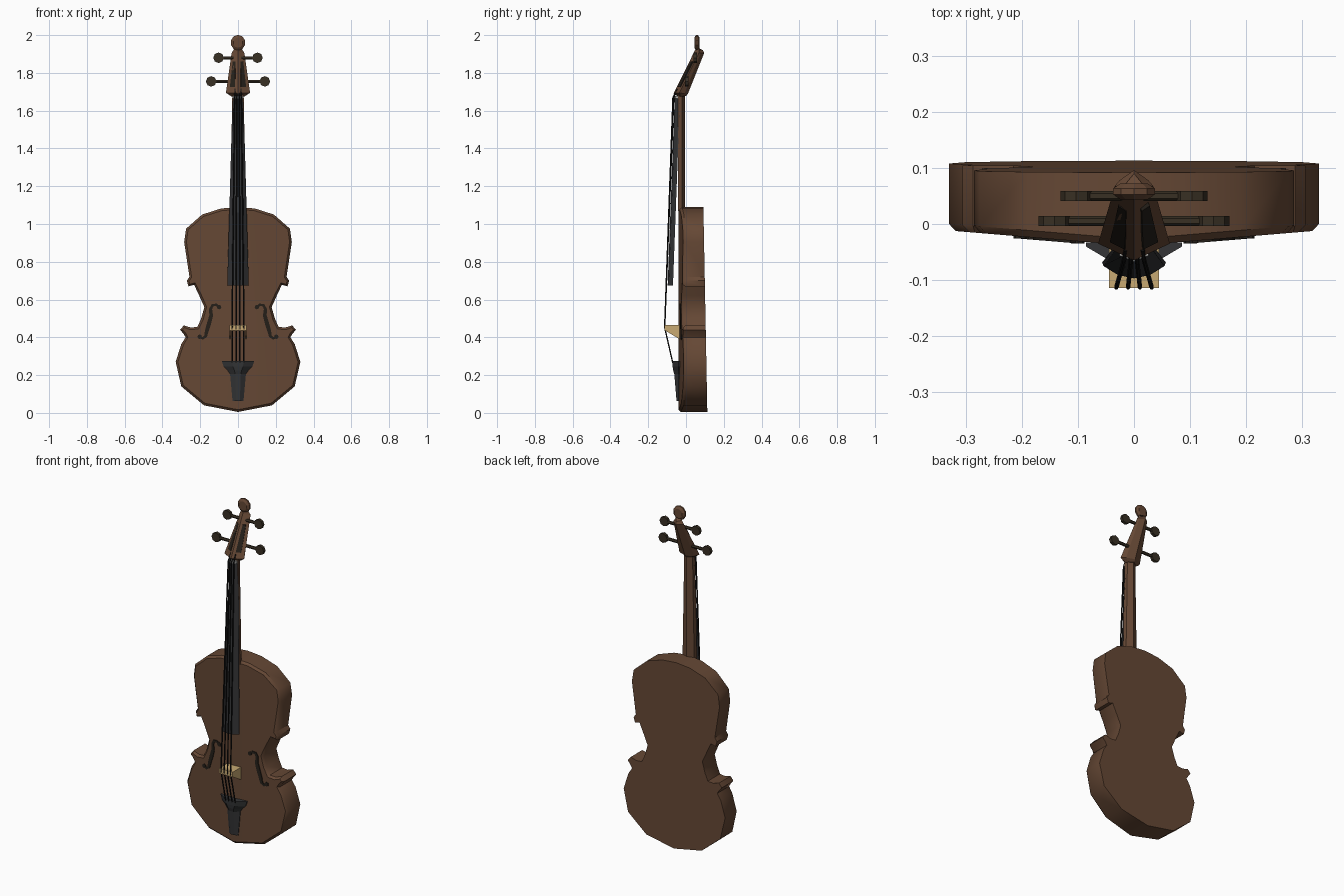
import bpy, bmesh, math
from mathutils import Vector

if "Cube" in bpy.data.objects:
    bpy.data.objects.remove(bpy.data.objects["Cube"])


def mat(name, r, g, b):
    m = bpy.data.materials.new(name)
    m.diffuse_color = (r, g, b, 1)
    m.use_nodes = True
    m.node_tree.nodes["Principled BSDF"].inputs["Base Color"].default_value = m.diffuse_color
    return m


BROWN = mat("brown_wood", 0.130, 0.064, 0.035)
EBONY = mat("dark_grey", 0.035, 0.036, 0.038)
STRING = mat("black_string", 0.008, 0.008, 0.008)
PEG = mat("dark_olive_brown", 0.040, 0.029, 0.017)
TAN = mat("tan_maple", 0.58, 0.40, 0.17)
NUT = mat("pale_grey", 0.45, 0.45, 0.43)
HOLE = mat("hole_black", 0.018, 0.014, 0.010)


def finish(name, bm, material, smooth=None):
    bmesh.ops.recalc_face_normals(bm, faces=bm.faces)
    me = bpy.data.meshes.new(name)
    bm.to_mesh(me)
    bm.free()
    me.materials.append(material)
    ob = bpy.data.objects.new(name, me)
    bpy.context.collection.objects.link(ob)
    if smooth:
        bpy.ops.object.select_all(action='DESELECT')
        ob.select_set(True)
        bpy.context.view_layer.objects.active = ob
        bpy.ops.object.shade_smooth_by_angle(angle=math.radians(smooth))
    return ob


def add_loft(bm, sections):
    """Join matching cross-sections and cap both ends."""
    rings = [[bm.verts.new(p) for p in s] for s in sections]
    n = len(rings[0])
    for a, b in zip(rings, rings[1:]):
        for i in range(n):
            j = (i + 1) % n
            bm.faces.new((a[i], a[j], b[j], b[i]))
    bm.faces.new(rings[0])
    bm.faces.new(rings[-1])


def loft(name, sections, material, smooth=None):
    bm = bmesh.new()
    add_loft(bm, sections)
    return finish(name, bm, material, smooth)


def add_rod(bm, a, b, r, sides=6):
    a, b = Vector(a), Vector(b)
    q = (b - a).to_track_quat('Z', 'Y')
    ring = [q @ Vector((r * math.cos(t), r * math.sin(t), 0))
            for t in (2 * math.pi * i / sides for i in range(sides))]
    add_loft(bm, [[a + v for v in ring], [b + v for v in ring]])


def front_y(x):
    return -0.039 + 0.083 * abs(x)


def back_y(z):
    return 0.113 - 0.021 * z / 1.09


# Body: mirrored outline, ridged front with a chamfered rim, flat back
half = [(0, 0.005), (.18, .04), (.30, .14), (.33, .27), (.30, .365), (.277, .40),
        (.288, .418), (.306, .44), (.287, .463), (.25, .452), (.215, .455),
        (.195, .50), (.178, .56), (.205, .62), (.232, .678), (.262, .67),
        (.271, .70), (.257, .72), (.285, .905), (.275, .975), (.19, 1.05),
        (.09, 1.082), (0, 1.09)]
outline = half + [(-x, z) for x, z in reversed(half[1:-1])]
n, m = len(outline), len(half)
inset = []
for i, p in enumerate(outline):
    a, b, c = Vector(outline[i - 1]), Vector(p), Vector(outline[(i + 1) % n])
    t = ((b - a).normalized() + (c - b).normalized()).normalized()
    inset.append(b + Vector((-t.y, t.x)) * 0.012)
bm = bmesh.new()
back = [bm.verts.new((x, back_y(z), z)) for x, z in outline]
rim = [bm.verts.new((x, front_y(x) + 0.012, z)) for x, z in outline]
top = [bm.verts.new((v.x, front_y(v.x), v.y)) for v in inset]
for lo, hi in ((back, rim), (rim, top)):
    for i in range(n):
        j = (i + 1) % n
        bm.faces.new((lo[i], lo[j], hi[j], hi[i]))
bm.faces.new(back)
bm.faces.new(top[:m])
bm.faces.new(top[m - 1:] + top[:1])
finish("body", bm, BROWN, 42)

# Sound holes: thin curved plates with round ends
path = [(.100, .560), (.115, .572), (.135, .570), (.145, .550), (.142, .515),
        (.153, .475), (.165, .435), (.172, .405), (.188, .394), (.203, .403)]
width = [.004, .007, .007, .008, .010, .011, .010, .008, .007, .004]
bm = bmesh.new()
for s in (1, -1):
    secs = []
    for i, (x, z) in enumerate(path):
        a, c = Vector(path[max(i - 1, 0)]), Vector(path[min(i + 1, len(path) - 1)])
        t = (c - a).normalized()
        d = Vector((-t.y, t.x)) * width[i]
        pts = [(x + d.x, z + d.y), (x - d.x, z - d.y)]
        secs.append([(s * px, front_y(px) - o, pz)
                     for o, k in ((.004, pts), (-.003, pts[::-1])) for px, pz in k])
    add_loft(bm, secs)
    for x, z in (path[0], path[-1]):
        y = front_y(x)
        add_rod(bm, (s * x, y + .003, z), (s * x, y - .004, z), .012, 8)
finish("sound_holes", bm, HOLE)

# Neck: V-shaped back under the fingerboard
loft("neck", [[(-w, -.042, z), (w, -.042, z), (w * .9, -.022, z), (0, -.004, z), (-w * .9, -.022, z)]
              for w, z in ((.042, 1.07), (.030, 1.69))], BROWN)

# Fingerboard: tapered with an arched front
loft("fingerboard", [[(-w, yb, z), (-w * .95, yb - .006, z), (-w * .5, yf + .006, z), (0, yf, z),
                      (w * .5, yf + .006, z), (w * .95, yb - .006, z), (w, yb, z)]
                     for w, yb, yf, z in ((.057, -.069, -.097, .675), (.029, -.032, -.060, 1.665))], EBONY)

# Nut
loft("nut", [[(-.028, -.030, z), (-.026, -.056, z), (0, -.067, z), (.026, -.056, z), (.028, -.030, z)]
             for z in (1.664, 1.677)], NUT)


# Pegbox: leaning taper, ridged front and back
def pegbox_section(w, yf, zf, ym, zm, yb, zb):
    return [(0, yf, zf), (w, ym, zm), (w * .75, yb - .018, zb), (0, yb, zb),
            (-w * .75, yb - .018, zb), (-w, ym, zm)]


loft("pegbox", [pegbox_section(.035, -.040, 1.672, -.030, 1.675, .000, 1.677),
                pegbox_section(.064, -.065, 1.692, -.035, 1.695, .010, 1.690),
                pegbox_section(.034, .045, 1.915, .068, 1.905, .096, 1.905),
                pegbox_section(.018, .054, 1.932, .068, 1.930, .090, 1.920)], BROWN)

# Pegbox slots: dark plates on the two front faces
bm = bmesh.new()
for s in (1, -1):
    quad = []
    for z, us in ((1.725, (.25, .7)), (1.86, (.65, .3))):
        t = (z - 1.693) / .215
        f = Vector((0, -.065 + .108 * t, z))
        e = Vector((s * (.064 - .030 * t), -.035 + .104 * t, z))
        quad += [f.lerp(e, u) for u in us]
    add_loft(bm, [[v + Vector((s * o * .4, -o, 0)) for v in quad] for o in (.004, -.003)])
finish("pegbox_slots", bm, HOLE)

# Head knob: flat rounded disc on top
loft("head_knob", [[(r * math.cos(a), y, 1.960 + 1.03 * r * math.sin(a))
                    for a in (math.pi * (i + .5) / 5 for i in range(10))]
                   for r, y in ((.026, .044), (.0395, .053), (.0395, .063), (.026, .072))], BROWN)

# Tuning pegs: shafts with disc-shaped handles
bm = bmesh.new()
for reach, y, z in ((.130, .050, 1.880), (.169, .005, 1.755)):
    for s in (1, -1):
        add_rod(bm, (0, y, z), (s * (reach - .03), y, z), .009)
        cx = s * (reach - .027)
        add_rod(bm, (cx, y - .009, z), (cx, y + .009, z), .028, 8)
finish("tuning_pegs", bm, PEG)

# Bridge: top block with thin sloping side legs
bm = bmesh.new()
add_loft(bm, [[(x, -.114, .437), (x, -.114, .466), (x, -.030, .466), (x, -.030, .437)]
              for x in (-.045, .045)])
for s in (1, -1):
    add_loft(bm, [[(x, -.114, .438), (x, -.030, .438), (x, -.030, .388)]
                  for x in (s * .045, s * .040)])
finish("bridge", bm, TAN)

# Tailpiece: arched plate, wide at the top
loft("tailpiece", [[(-w, -.033, z), (-w, -.040, z), (-w * .35, yf, z), (w * .35, yf, z),
                    (w, -.040, z), (w, -.033, z)]
                   for w, yf, z in ((.029, -.050, .062), (.042, -.062, .205),
                                    (.055, -.068, .225), (.076, -.071, .245), (.086, -.073, .275))], EBONY)

# Strings: tailpiece to bridge to nut to pegbox
bm = bmesh.new()
for k in (-1.5, -.5, .5, 1.5):
    drop = .004 * abs(k)
    pts = [(k * .021, -.070, .265), (k * .021, -.113, .452),
           (k * .012, -.071 + drop, 1.670), (k * .010, -.045, 1.715)]
    for a, b in zip(pts, pts[1:]):
        add_rod(bm, a, b, .004)
finish("strings", bm, STRING)
